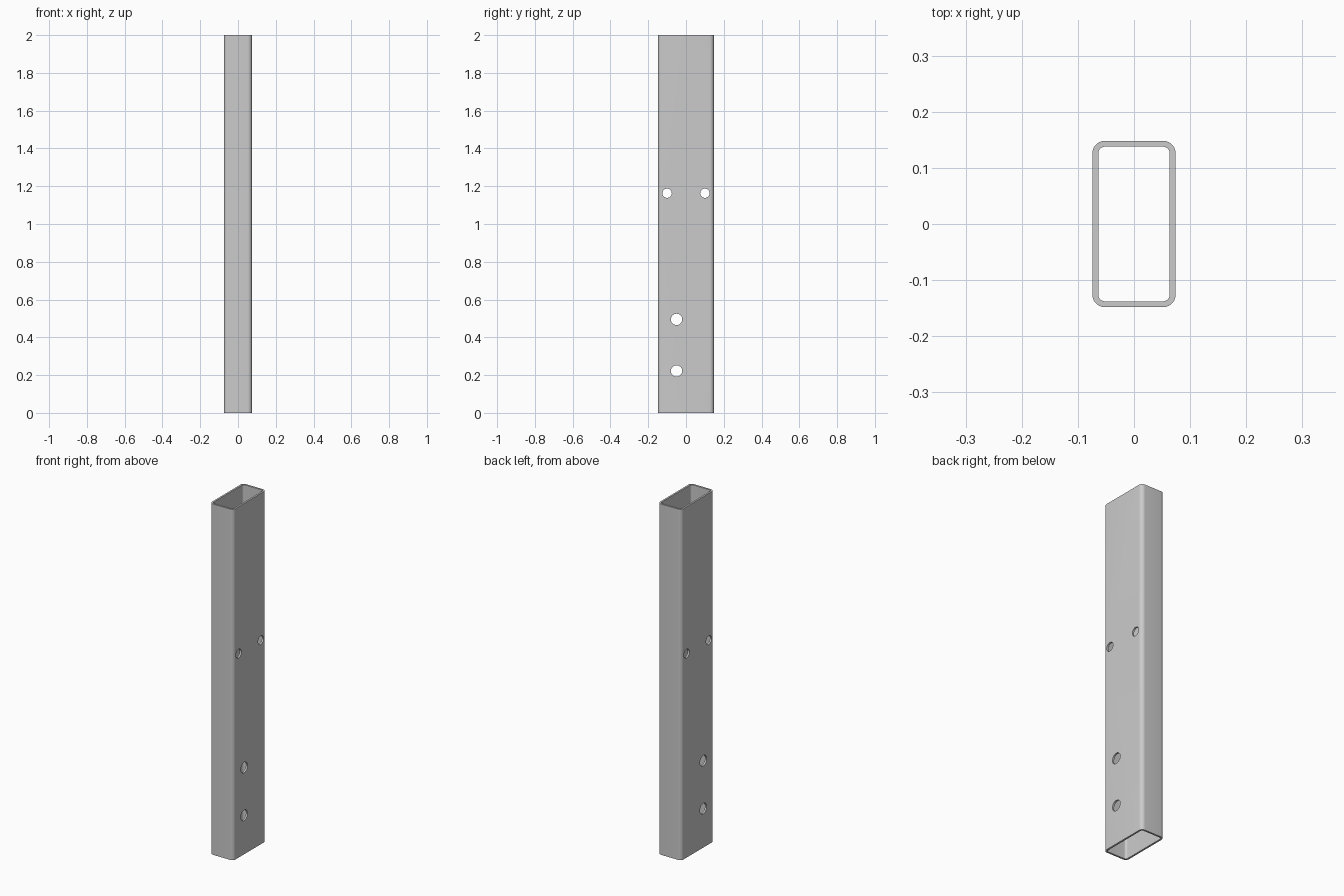
import bpy, bmesh
from math import sin, cos, pi, radians

if "Cube" in bpy.data.objects:
    bpy.data.objects.remove(bpy.data.objects["Cube"])

LENGTH, HALF_X, HALF_Y, WALL = 2.0, 0.0742, 0.1483, 0.0105
R_OUT, R_IN, STEPS = 0.0225, 0.012, 10


def rounded_rect(hx, hy, r):
    pts = []
    corners = [(1, 1), (-1, 1), (-1, -1), (1, -1)]
    for k, (sx, sy) in enumerate(corners):
        for i in range(STEPS + 1):
            a = (k + i / STEPS) * pi / 2
            pts.append((sx * (hx - r) + r * cos(a), sy * (hy - r) + r * sin(a)))
    return pts


# Hollow rectangular tube with rounded corners
outer = rounded_rect(HALF_X, HALF_Y, R_OUT)
inner = rounded_rect(HALF_X - WALL, HALF_Y - WALL, R_IN)
bm = bmesh.new()
rings = [[bm.verts.new((x, y, z)) for x, y in pts]
         for pts, z in ((outer, 0), (outer, LENGTH), (inner, LENGTH), (inner, 0))]
n = len(outer)
for a, b in zip(rings, rings[1:] + rings[:1]):
    for i in range(n):
        j = (i + 1) % n
        bm.faces.new((a[i], a[j], b[j], b[i]))
bmesh.ops.recalc_face_normals(bm, faces=bm.faces)
mesh = bpy.data.meshes.new("tube_post")
bm.to_mesh(mesh)
bm.free()
post = bpy.data.objects.new("tube_post", mesh)
bpy.context.collection.objects.link(post)

# Bolt holes through both wide walls: (y, z, radius)
holes = [(-0.1, 1.163, 0.0247), (0.1, 1.163, 0.0247),
         (-0.05, 0.495, 0.03), (-0.05, 0.222, 0.03)]
for y, z, r in holes:
    bpy.ops.mesh.primitive_cylinder_add(vertices=48, radius=r, depth=0.4,
                                        location=(0, y, z), rotation=(0, pi / 2, 0))
    cutter = bpy.context.object
    cutter.name = "hole_cutter"
    cutter.hide_render = True
    mod = post.modifiers.new("hole", 'BOOLEAN')
    mod.operation, mod.solver, mod.object = 'DIFFERENCE', 'EXACT', cutter
    bpy.context.view_layer.objects.active = post
    bpy.ops.object.modifier_apply(modifier=mod.name)
    bpy.data.objects.remove(cutter, do_unlink=True)

# Smooth corners, crisp edges
bpy.ops.object.select_all(action='DESELECT')
post.select_set(True)
bpy.context.view_layer.objects.active = post
bpy.ops.object.shade_smooth_by_angle(angle=radians(30))
